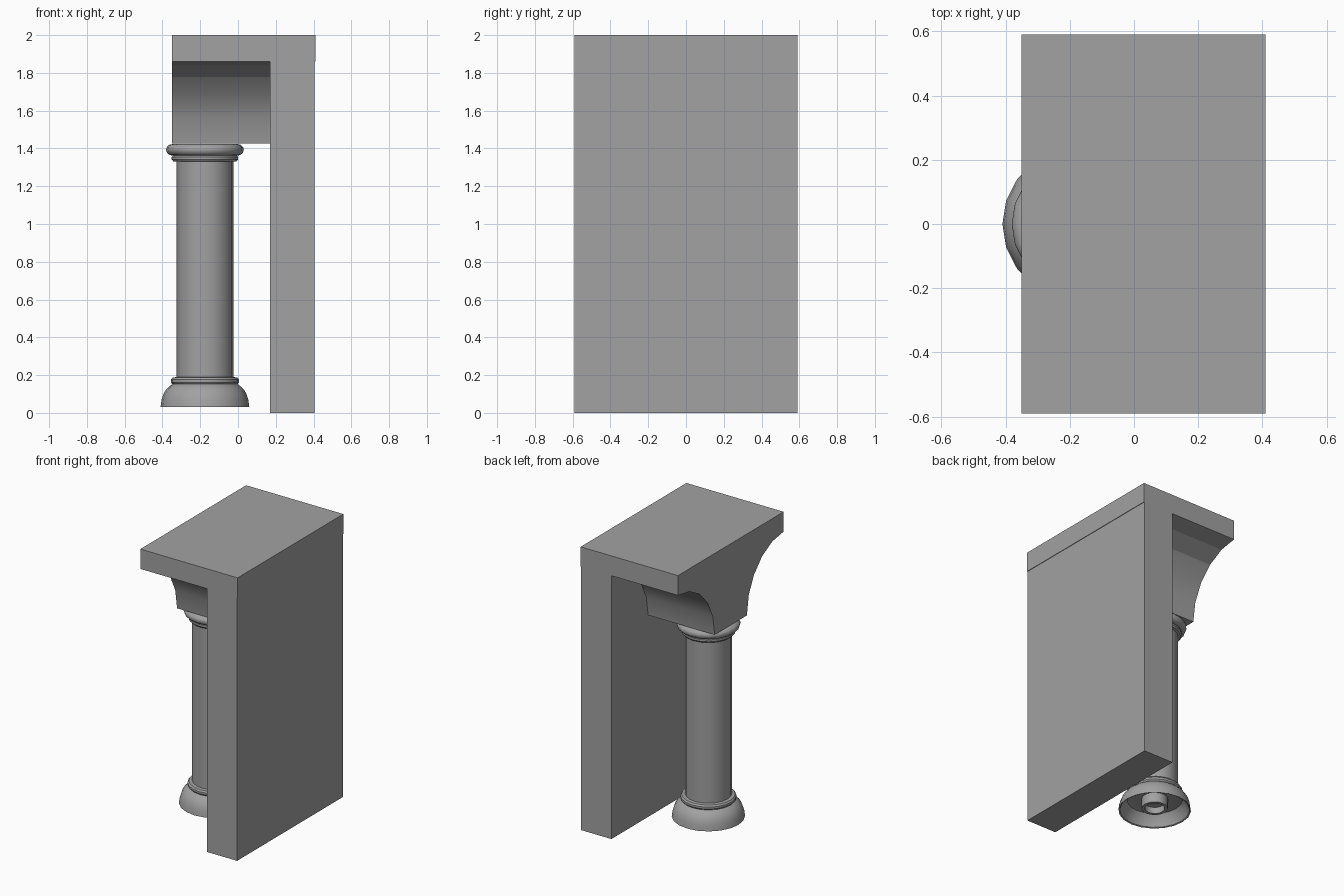
import bpy, bmesh, math

cube = bpy.data.objects.get("Cube")
if cube:
    bpy.data.objects.remove(cube, do_unlink=True)

stone = bpy.data.materials.new("grey_stone")
stone.use_nodes = True
GREY = (0.36, 0.36, 0.36, 1)
stone.diffuse_color = GREY
stone.node_tree.nodes["Principled BSDF"].inputs["Base Color"].default_value = GREY

COLUMN_X, SIDES = -0.175, 20
LEFT, INNER, RIGHT = -0.35, 0.17, 0.41
HALF_DEPTH = 0.59
SLAB_Z, SPRING_Z = 1.86, 1.425


def finish(name, bm, smooth=True):
    bmesh.ops.recalc_face_normals(bm, faces=bm.faces)
    mesh = bpy.data.meshes.new(name)
    bm.to_mesh(mesh)
    bm.free()
    mesh.materials.append(stone)
    obj = bpy.data.objects.new(name, mesh)
    bpy.context.collection.objects.link(obj)
    if smooth:
        bpy.ops.object.select_all(action='DESELECT')
        obj.select_set(True)
        bpy.context.view_layer.objects.active = obj
        bpy.ops.object.shade_smooth_by_angle(angle=math.radians(35))
    return obj


def extrude_x(name, profile, x0, x1, smooth=False):
    """Extrude a (y, z) outline along x."""
    bm = bmesh.new()
    face = bm.faces.new([bm.verts.new((x0, y, z)) for y, z in profile])
    side = bmesh.ops.extrude_face_region(bm, geom=[face])["geom"]
    verts = [v for v in side if isinstance(v, bmesh.types.BMVert)]
    bmesh.ops.translate(bm, verts=verts, vec=(x1 - x0, 0, 0))
    return finish(name, bm, smooth)


def lathe(name, profile):
    """Spin an (r, z) outline around the column axis."""
    bm = bmesh.new()
    verts = [bm.verts.new((COLUMN_X - r, 0, z)) for r, z in profile]
    edges = [bm.edges.new(pair) for pair in zip(verts, verts[1:])]
    bmesh.ops.spin(bm, geom=verts + edges, cent=(COLUMN_X, 0, 0), axis=(0, 0, 1),
                   angle=math.tau, steps=SIDES, use_duplicate=False)
    bmesh.ops.remove_doubles(bm, verts=bm.verts, dist=0.0005)
    return finish(name, bm)


def block(z0, z1):
    d = HALF_DEPTH
    return [(-d, z0), (d, z0), (d, z1), (-d, z1)]


# Wall and roof slab
extrude_x("wall", block(0, SLAB_Z), INNER, RIGHT - 0.004)
extrude_x("roof_slab", block(SLAB_Z, 2), LEFT, RIGHT)

# Vault between the column and the slab, with a concave quarter arch on each side
arch = []
for i in range(6):
    a = math.radians(18 * i)
    arch.append((HALF_DEPTH - 0.41 * math.cos(a),
                 SPRING_Z + (SLAB_Z - SPRING_Z) * math.sin(a)))
outline = arch + [(-y, z) for y, z in reversed(arch)]
vault = extrude_x("arch_vault", outline, LEFT, INNER, smooth=True)
for face in vault.data.polygons:
    # the uppermost facets of each arch stay flat
    if face.center.z > 1.76 and abs(face.normal.x) < 0.5:
        face.use_smooth = False

# Column shaft
lathe("column_shaft", [(0.15, 0.15), (0.15, 1.34)])

# Capital: small rings below a wide cushion
lathe("column_capital", [
    (0.15, 1.33), (0.168, 1.332), (0.176, 1.342), (0.176, 1.355), (0.168, 1.362),
    (0.187, 1.365), (0.2, 1.376), (0.206, 1.393), (0.202, 1.407),
    (0.19, 1.419), (0.17, 1.423), (0, 1.424)])

# Flared base, hollow underneath, with a short peg in the middle
lathe("column_base", [
    (0.15, 0.19), (0.172, 0.187), (0.18, 0.176), (0.18, 0.162), (0.172, 0.152),
    (0.186, 0.143), (0.205, 0.125), (0.22, 0.1), (0.23, 0.068), (0.235, 0.03),
    (0.226, 0.034), (0.208, 0.075), (0.18, 0.11), (0.15, 0.115), (0.085, 0.115),
    (0.085, 0.045), (0.065, 0.045), (0.065, 0.09), (0, 0.09)])
